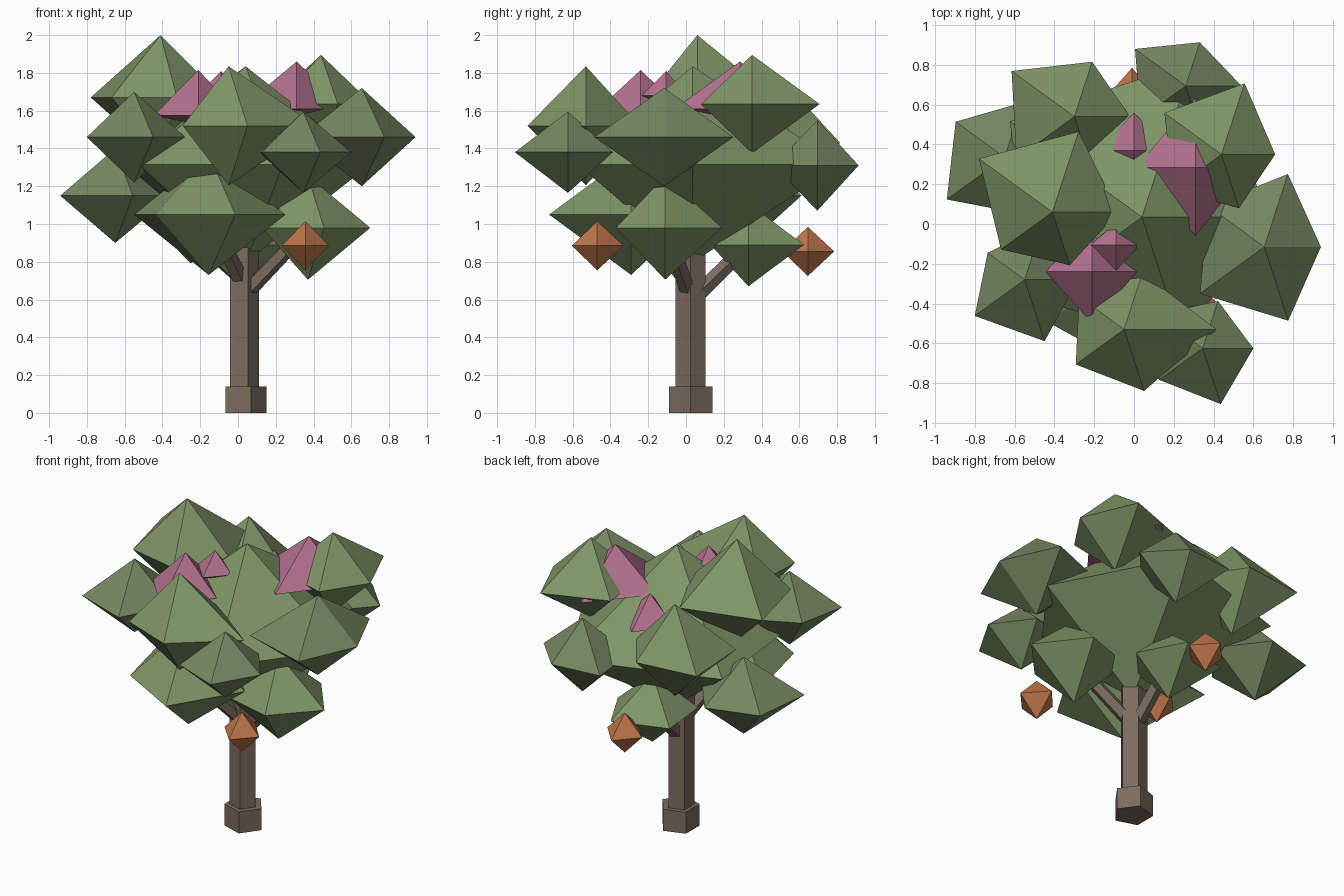
import bpy, bmesh
from math import cos, sin, tau
from mathutils import Vector


def material(name, rgb):
    m = bpy.data.materials.new(name)
    m.diffuse_color = (*rgb, 1)
    return m


BARK = material("bark", (0.20, 0.15, 0.115))
LEAF = material("leaf", (0.21, 0.30, 0.135))
DULL = material("leaf_dull", (0.18, 0.245, 0.12))
PINK = material("blossom", (0.46, 0.17, 0.28))
ORANGE = material("fruit", (0.52, 0.18, 0.07))


def finish(name, bm, mat):
    bmesh.ops.recalc_face_normals(bm, faces=bm.faces)
    me = bpy.data.meshes.new(name)
    bm.to_mesh(me)
    bm.free()
    me.materials.append(mat)
    ob = bpy.data.objects.new(name, me)
    bpy.context.collection.objects.link(ob)
    return ob


def bipyramid(name, center, top, bottom, radii, mat):
    """Flat ring of uneven radii with a point above and below."""
    bm = bmesh.new()
    n = len(radii)
    ring = [bm.verts.new((r * cos(tau * i / n), r * sin(tau * i / n), 0))
            for i, r in enumerate(radii)]
    tips = [bm.verts.new((0, 0, z)) for z in (top, -bottom)]
    for i in range(n):
        for tip in tips:
            bm.faces.new((ring[i], ring[(i + 1) % n], tip))
    ob = finish(name, bm, mat)
    ob.location = center
    return ob


def post(name, a, b, r1, r2):
    """Five-sided tapered bar from a to b."""
    a, b = Vector(a), Vector(b)
    q = Vector((0, 0, 1)).rotation_difference(b - a)
    bm = bmesh.new()
    rings = [[bm.verts.new(p + q @ Vector((r * cos(tau * i / 5), r * sin(tau * i / 5), 0)))
              for i in range(5)] for p, r in ((a, r1), (b, r2))]
    for i in range(5):
        j = (i + 1) % 5
        bm.faces.new((rings[0][i], rings[0][j], rings[1][j], rings[1][i]))
    for ring in rings:
        bm.faces.new(ring)
    return finish(name, bm, BARK)


# trunk, foot and branches
post("trunk_foot", (0.031, 0.025, 0), (0.031, 0.025, 0.14), 0.12, 0.12)
post("trunk", (0.026, 0.024, 0.1), (0.026, 0.024, 1.15), 0.084, 0.084)
for i, (z, end) in enumerate([(0.62, (0.37, -0.11, 0.98)),
                              (0.59, (0.02, 0.33, 0.89)),
                              (0.68, (-0.155, -0.29, 1.05))]):
    post(f"branch_{i + 1}", (0.025, 0.022, z), end, 0.045, 0.04)

# leaf clumps: centre, half height, five ring radii
clumps = [
    ((0.04, 0.035, 1.315), 0.52, (0.66, 0.82, 0.82, 0.70, 0.64)),
    ((-0.41, 0.06, 1.67), 0.33, (0.33, 0.426, 0.457, 0.32, 0.28)),
    ((0.655, -0.115, 1.46), 0.26, (0.285, 0.385, 0.35, 0.40, 0.39)),
    ((-0.05, -0.53, 1.52), 0.315, (0.465, 0.30, 0.28, 0.30, 0.325)),
    ((0.44, 0.35, 1.635), 0.26, (0.27, 0.376, 0.355, 0.30, 0.285)),
    ((0.26, 0.695, 1.31), 0.24, (0.28, 0.23, 0.315, 0.28, 0.24)),
    ((-0.30, 0.54, 1.43), 0.30, (0.28, 0.29, 0.39, 0.36, 0.30)),
    ((-0.55, -0.28, 1.46), 0.24, (0.27, 0.28, 0.23, 0.31, 0.325)),
    ((-0.65, 0.335, 1.15), 0.25, (0.30, 0.29, 0.305, 0.36, 0.30)),
    ((0.345, -0.625, 1.38), 0.215, (0.255, 0.25, 0.29, 0.27, 0.295)),
    ((-0.155, -0.29, 1.05), 0.32, (0.405, 0.35, 0.488, 0.345, 0.457)),
    ((0.37, -0.11, 0.98), 0.275, (0.33, 0.315, 0.30, 0.30, 0.275)),
    ((0.01, 0.33, 0.89), 0.22, (0.25, 0.31, 0.31, 0.27, 0.21)),
]
for i, (c, h, radii) in enumerate(clumps):
    bipyramid("leaf_core" if i == 0 else f"leaf_clump_{i}", c, h, h, radii,
              DULL if i in (2, 5, 7, 8, 9) else LEAF)

# blossoms: shallow-bottomed caps poking through the crown
for i, (c, h, radii) in enumerate([
        ((0.31, 0.285, 1.61), 0.25, (0.27, 0.35, 0.30, 0.345)),
        ((-0.21, -0.24, 1.575), 0.24, (0.225, 0.25, 0.235, 0.26)),
        ((-0.09, -0.105, 1.68), 0.13, (0.12, 0.11, 0.13, 0.13)),
        ((0.0, 0.37, 1.475), 0.18, (0.18, 0.19, 0.18, 0.18))]):
    bipyramid(f"blossom_{i + 1}", c, h, 0.05, radii, PINK)

# hanging fruit
for i, c in enumerate([(0.357, -0.47, 0.885), (-0.01, 0.645, 0.855), (-0.25, -0.09, 0.92)]):
    bipyramid(f"fruit_{i + 1}", c, 0.13, 0.13, (0.125, 0.14, 0.125, 0.135), ORANGE)
